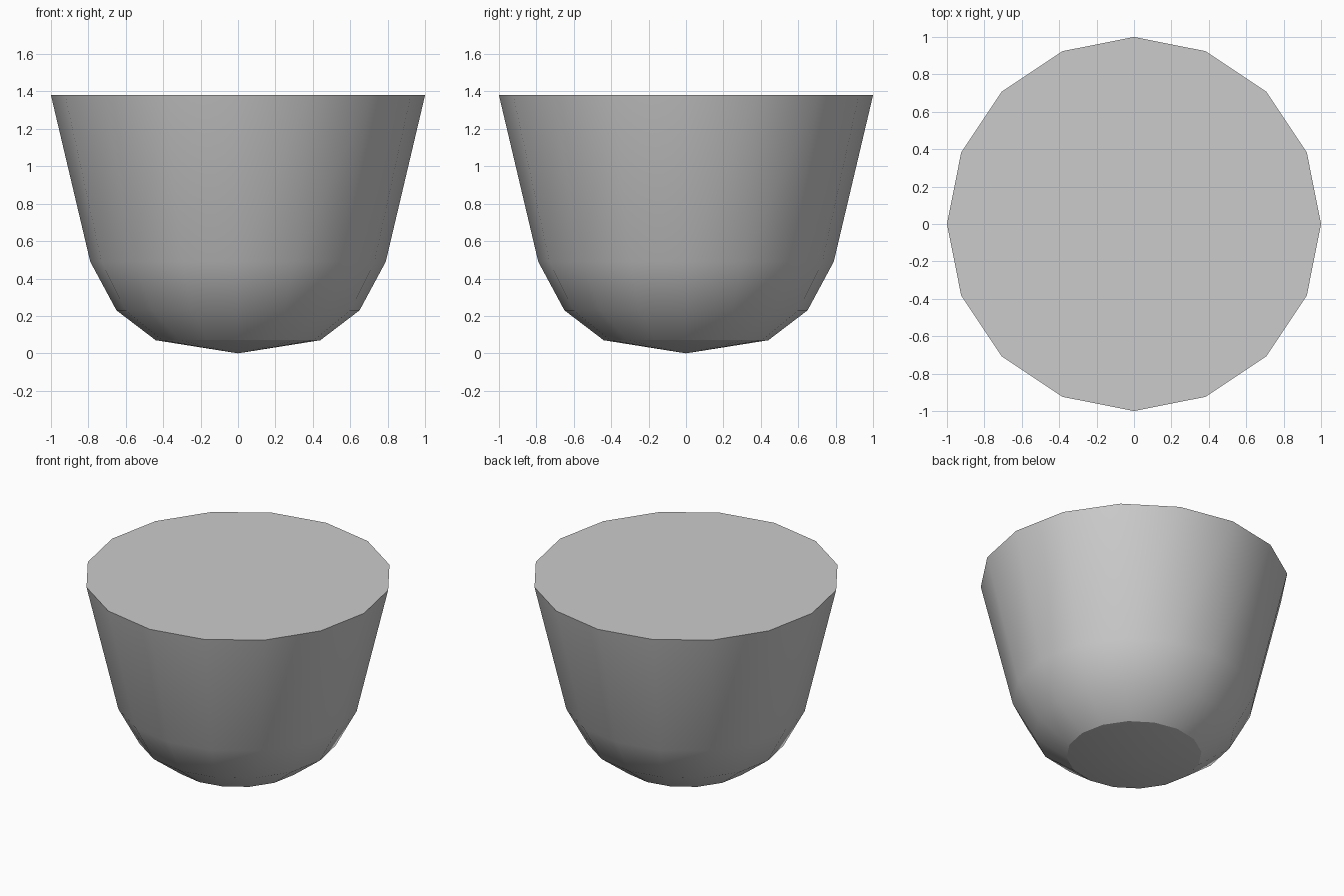
import bpy, bmesh
from math import cos, sin, pi

if "Cube" in bpy.data.objects:
    bpy.data.objects.remove(bpy.data.objects["Cube"])

SIDES = 16
# (radius, height) from bottom edge to rim
PROFILE = [(0.44, 0.07), (0.65, 0.23), (0.79, 0.49), (1.0, 1.38)]

bm = bmesh.new()
rings = [[bm.verts.new((r * cos(2 * pi * i / SIDES), r * sin(2 * pi * i / SIDES), z))
          for i in range(SIDES)] for r, z in PROFILE]
tip = bm.verts.new((0, 0, 0))

# Rounded, tapering wall
for low, high in zip(rings, rings[1:]):
    for i in range(SIDES):
        j = (i + 1) % SIDES
        bm.faces.new((low[i], low[j], high[j], high[i])).smooth = True

# Shallow pointed base
for i in range(SIDES):
    bm.faces.new((tip, rings[0][(i + 1) % SIDES], rings[0][i])).smooth = True

# Flat closed top
bm.faces.new(rings[-1])

# Crisp edges around the base and the rim
for ring in (rings[0], rings[-1]):
    for i in range(SIDES):
        bm.edges.get((ring[i], ring[(i + 1) % SIDES])).smooth = False

bmesh.ops.recalc_face_normals(bm, faces=bm.faces)
mesh = bpy.data.meshes.new("cup_body")
bm.to_mesh(mesh)
bm.free()
bpy.context.collection.objects.link(bpy.data.objects.new("cup_body", mesh))
